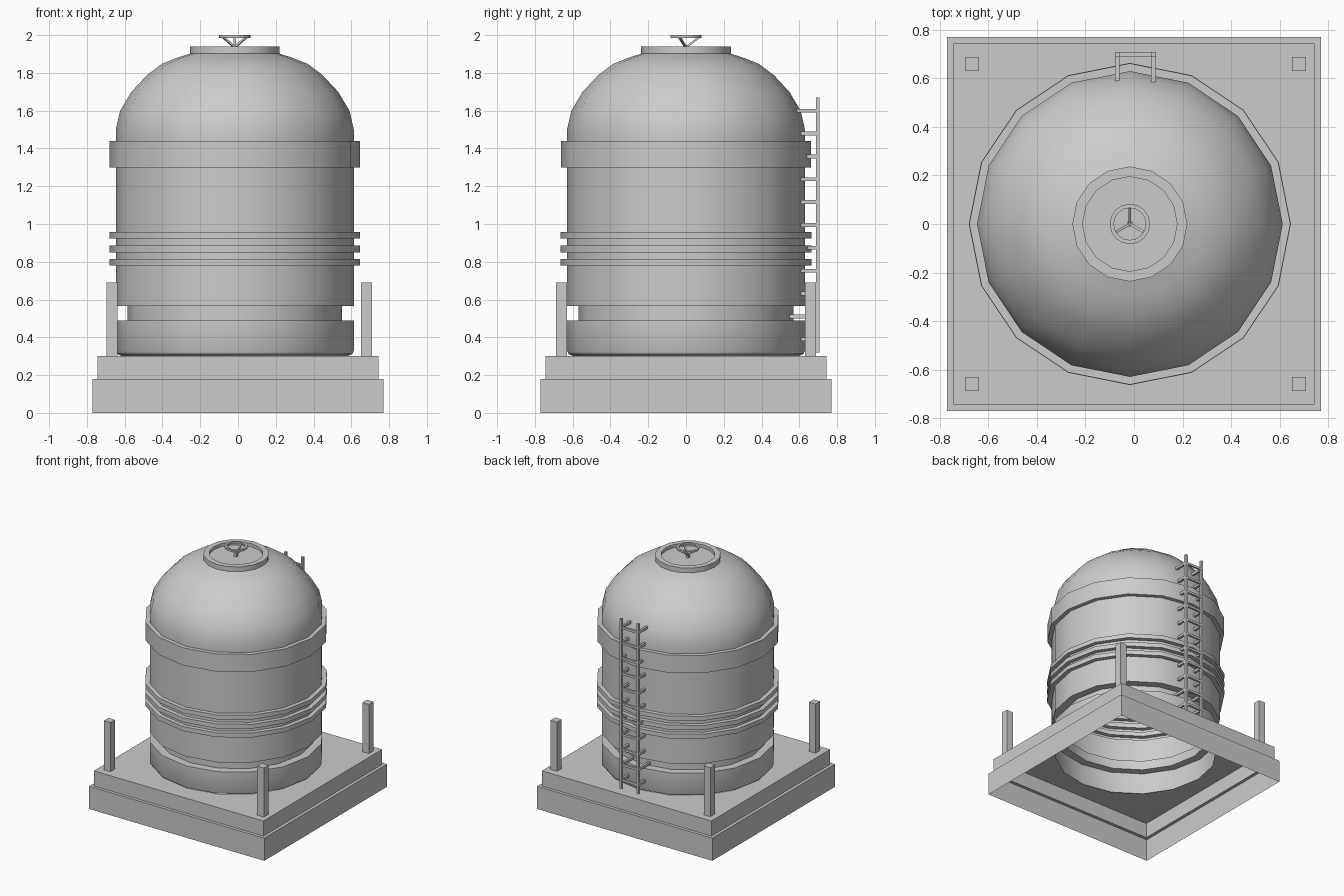
import bpy, bmesh, math
from mathutils import Vector

if "Cube" in bpy.data.objects:
    bpy.data.objects.remove(bpy.data.objects["Cube"])

CX = -0.017  # tank axis
SIDES = 16


def finish(name, bm, smooth=False):
    me = bpy.data.meshes.new(name)
    bm.to_mesh(me)
    bm.free()
    ob = bpy.data.objects.new(name, me)
    bpy.context.collection.objects.link(ob)
    if smooth:
        bpy.ops.object.select_all(action='DESELECT')
        ob.select_set(True)
        bpy.context.view_layer.objects.active = ob
        bpy.ops.object.shade_smooth_by_angle(angle=math.radians(30))
    return ob


def circle(r, z, cx=CX, n=SIDES):
    return [(cx + r * math.cos(2 * math.pi * i / n), r * math.sin(2 * math.pi * i / n), z) for i in range(n)]


def square(h, z):
    pts = []
    for i in range(SIDES):
        c, s = math.cos(2 * math.pi * i / SIDES), math.sin(2 * math.pi * i / SIDES)
        k = h / max(abs(c), abs(s))
        pts.append((c * k, s * k, z))
    return pts


def skin(name, loops, cap=False, closed=False, smooth=False):
    bm = bmesh.new()
    rings = [[bm.verts.new(p) for p in loop] for loop in loops]
    pairs = list(zip(rings, rings[1:])) + ([(rings[-1], rings[0])] if closed else [])
    for a, b in pairs:
        n = len(a)
        for i in range(n):
            j = (i + 1) % n
            bm.faces.new((a[i], a[j], b[j], b[i]))
    if cap:
        bm.faces.new(rings[-1])
    return finish(name, bm, smooth)


def add_box(bm, x0, x1, y0, y1, z0, z1):
    vs = bmesh.ops.create_cube(bm, size=1)['verts']
    for v in vs:
        v.co = Vector(((x0 + x1) / 2 + v.co.x * (x1 - x0),
                       (y0 + y1) / 2 + v.co.y * (y1 - y0),
                       (z0 + z1) / 2 + v.co.z * (z1 - z0)))


# Stepped base shell, open below, with a round opening under the tank
skin("base", [square(0.77, 0), square(0.77, 0.18), square(0.745, 0.18),
              square(0.745, 0.30), circle(0.60, 0.30)])

# Corner posts
bm = bmesh.new()
for x in (-0.668, 0.68):
    for y in (-0.66, 0.66):
        add_box(bm, x - 0.029, x + 0.029, y - 0.029, y + 0.029, 0.30, 0.69)
finish("corner_posts", bm)

# Tank shell: foot, groove, three ribs, collar and dome
profile = [(0.60, 0.302), (0.622, 0.312), (0.63, 0.33), (0.63, 0.49),
           (0.568, 0.49), (0.568, 0.565), (0.63, 0.565)]
for z in (0.78, 0.85, 0.922):
    profile += [(0.63, z), (0.664, z), (0.664, z + 0.035), (0.63, z + 0.035)]
profile += [(0.63, 1.30), (0.662, 1.30), (0.662, 1.44), (0.63, 1.44),
            (0.63, 1.50), (0.607, 1.60), (0.547, 1.70), (0.463, 1.79),
            (0.385, 1.848), (0.30, 1.882), (0.22, 1.907)]
skin("tank", [circle(r, z) for r, z in profile], smooth=True)

# Hatch rim with recessed lid
skin("hatch", [circle(r, z) for r, z in
               [(0.237, 1.90), (0.237, 1.94), (0.195, 1.94), (0.195, 1.915)]], cap=True, smooth=True)

# Hatch hand wheel
skin("hatch_wheel", [circle(r, z) for r, z in
                     [(0.083, 1.986), (0.083, 2.0), (0.066, 2.0), (0.066, 1.986)]], closed=True, smooth=True)

# Wheel spokes, rising from the hub
bm = bmesh.new()
for deg in (90, 210, 330):
    d = Vector((math.cos(math.radians(deg)), math.sin(math.radians(deg)), 0))
    a = Vector((CX, 0, 1.935))
    b = Vector((CX, 0, 1.991)) + d * 0.073
    axis = b - a
    vs = bmesh.ops.create_cube(bm, size=1)['verts']
    rot = axis.to_track_quat('Z', 'Y')
    for v in vs:
        v.co = rot @ Vector((v.co.x * 0.011, v.co.y * 0.011, v.co.z * axis.length)) + (a + b) / 2
add_box(bm, CX - 0.01, CX + 0.01, -0.01, 0.01, 1.912, 1.945)
finish("wheel_spokes", bm)

# Ladder rails
RAILS = (-0.069, 0.080)
bm = bmesh.new()
for x in RAILS:
    add_box(bm, x - 0.01, x + 0.01, 0.688, 0.708, 0.32, 1.67)
finish("ladder_rails", bm)

# Ladder rungs, each with two legs reaching the tank wall
bm = bmesh.new()
for i in range(11):
    z = 0.39 + i * 0.121
    inner = 0.545 if i == 1 else 0.585 if i == 10 else 0.607
    add_box(bm, RAILS[0], RAILS[1], 0.69, 0.706, z - 0.009, z + 0.009)
    for x in RAILS:
        add_box(bm, x - 0.009, x + 0.009, inner, 0.698, z - 0.01, z + 0.01)
finish("ladder_rungs", bm)
